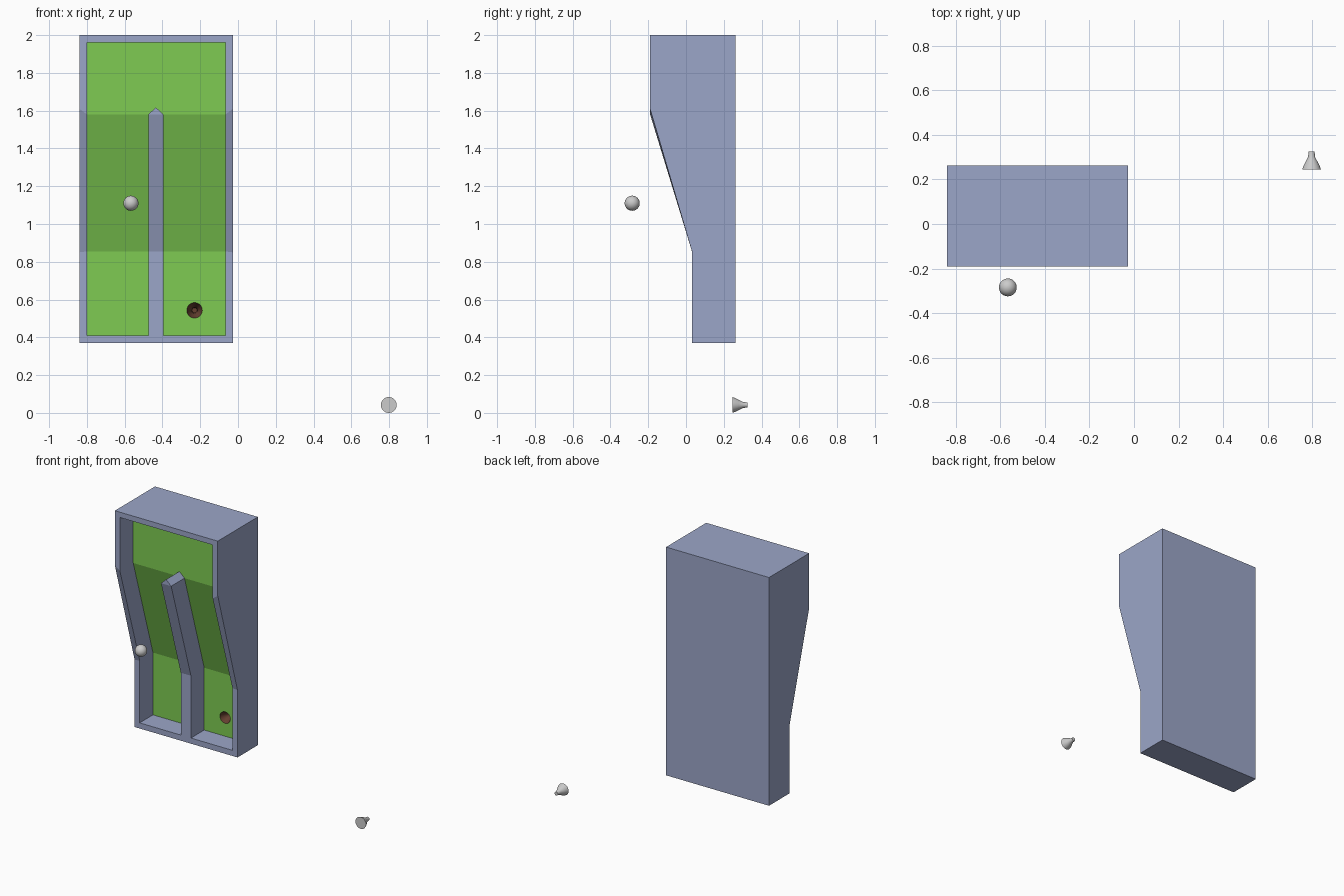
import bpy, bmesh
from math import cos, sin, pi, radians

if "Cube" in bpy.data.objects:
    bpy.data.objects.remove(bpy.data.objects["Cube"])

BACK, TOP_Y, LOW_Y, DEPTH = 0.263, -0.19, 0.033, 0.15
OX = (-0.84, -0.027)          # outer sides
IX = (-0.80, -0.067)          # inner sides
DX = (-0.475, -0.395)         # divider sides
OZ = (0.37, 0.85, 1.61, 2.0)  # outer bend heights
IZ = (0.41, 0.855, 1.58, 1.962)  # inner bend heights
YS = (LOW_Y, LOW_Y, TOP_Y, TOP_Y)
HOLE = (-0.23, 0.543)
CUP = [(0, 0.041), (0.015, 0.036), (0.035, 0.026), (0.055, 0.016), (0.08, 0.013)]


def material(name, rgb):
    m = bpy.data.materials.new(name)
    m.diffuse_color = (*rgb, 1)
    m.use_nodes = True
    m.node_tree.nodes["Principled BSDF"].inputs["Base Color"].default_value = m.diffuse_color
    return m


def finish(name, bm, mat=None, smooth=False, recalc=True):
    if recalc:
        bmesh.ops.recalc_face_normals(bm, faces=bm.faces)
    me = bpy.data.meshes.new(name)
    bm.to_mesh(me)
    bm.free()
    ob = bpy.data.objects.new(name, me)
    bpy.context.collection.objects.link(ob)
    if mat:
        me.materials.append(mat)
    if smooth:
        bpy.context.view_layer.objects.active = ob
        ob.select_set(True)
        bpy.ops.object.shade_smooth_by_angle(angle=radians(40))
        ob.select_set(False)
    return ob


def column(bm, x, zs, dy=0.0):
    return [bm.verts.new((x, y + dy, z)) for y, z in zip(YS, zs)]


def inner_outline(bm, dy=0.0):
    # left wall, right wall, divider left, divider right, divider tip
    l, r = (column(bm, x, IZ, dy) for x in IX)
    dl, dr = (column(bm, x, IZ[:3], dy) for x in DX)
    tip = bm.verts.new((sum(DX) / 2, TOP_Y + dy, 1.617))
    return l, r, dl, dr, tip


def facing_front(bm):
    for f in bm.faces:
        f.normal_update()
        if f.normal.y > 0:
            f.normal_flip()


def turned(name, centre, profile, caps, mat=None, inward=False, n=32):
    # round shape revolved about the y axis
    bm = bmesh.new()
    cx, cy, cz = centre
    rings = [[bm.verts.new((cx + r * cos(2 * pi * i / n), cy + y, cz + r * sin(2 * pi * i / n)))
              for i in range(n)] for y, r in profile]
    for a, b in zip(rings, rings[1:]):
        for i in range(n):
            bm.faces.new((a[i], a[(i + 1) % n], b[(i + 1) % n], b[i]))
    for c in caps:
        bm.faces.new(rings[c])
    bmesh.ops.recalc_face_normals(bm, faces=bm.faces)
    if inward:
        # point the cup's surface towards its axis
        for f in bm.faces:
            c = f.calc_center_median()
            to_axis = (cx - c.x) * f.normal.x + (cz - c.z) * f.normal.z
            if (len(f.verts) == 4 and to_axis < 0) or (len(f.verts) > 4 and f.normal.y > 0):
                f.normal_flip()
    return finish(name, bm, mat, smooth=True, recalc=False)


blue = material("blue_frame", (0.33, 0.38, 0.58))
green = material("green_turf", (0.21, 0.60, 0.085))
brown = material("brown_soil", (0.13, 0.05, 0.03))

# course frame with rim, divider and outer box
bm = bmesh.new()
ol, orr = (column(bm, x, OZ) for x in OX)
l, r, dl, dr, tip = inner_outline(bm)
bl, br = ([bm.verts.new((x, BACK, z)) for z in (OZ[0], OZ[3])] for x in OX)
for i in range(3):
    bm.faces.new((ol[i], l[i], l[i + 1], ol[i + 1]))
    bm.faces.new((r[i], orr[i], orr[i + 1], r[i + 1]))
for i in range(2):
    bm.faces.new((dl[i], dr[i], dr[i + 1], dl[i + 1]))
bm.faces.new((dl[2], dr[2], tip))
bm.faces.new((l[3], r[3], orr[3], ol[3]))
bm.faces.new((ol[0], orr[0], r[0], dr[0], dl[0], l[0]))
bm.faces.new((*ol, bl[1], bl[0]))
bm.faces.new((*orr, br[1], br[0]))
bm.faces.new((ol[3], orr[3], br[1], bl[1]))
bm.faces.new((ol[0], orr[0], br[0], bl[0]))
bm.faces.new((bl[0], br[0], br[1], bl[1]))
loop = l + r[::-1] + dr + [tip] + dl[::-1]
deep = [bm.verts.new((v.co.x, v.co.y + DEPTH, v.co.z)) for v in loop]
for i in range(len(loop)):
    j = (i + 1) % len(loop)
    bm.faces.new((loop[i], loop[j], deep[j], deep[i]))
finish("course_frame", bm, blue)

# turf floor with a round opening in the lower right lane
bm = bmesh.new()
l, r, dl, dr, tip = inner_outline(bm, DEPTH)
bm.faces.new((l[0], dl[0], dl[1], l[1]))
bm.faces.new((l[1], dl[1], dl[2], l[2]))
bm.faces.new((dr[1], r[1], r[2], dr[2]))
bm.faces.new((l[2], dl[2], tip, dr[2], r[2], r[3], l[3]))
ring = [bm.verts.new((HOLE[0] + CUP[0][1] * cos(2 * pi * i / 32), LOW_Y + DEPTH,
                      HOLE[1] + CUP[0][1] * sin(2 * pi * i / 32))) for i in range(32)]
edges = []
for outline in ([dr[0], r[0], r[1], dr[1]], ring):
    for a, b in zip(outline, outline[1:] + outline[:1]):
        edges.append(bm.edges.get((a, b)) or bm.edges.new((a, b)))
bmesh.ops.triangle_fill(bm, edges=edges, use_beauty=True, normal=(0, -1, 0))
facing_front(bm)
finish("turf", bm, green)

# hole cup sunk in the turf
turned("hole_cup", (HOLE[0], LOW_Y + DEPTH, HOLE[1]), [(y * 0.95, q) for y, q in CUP],
       [-1], brown, inward=True)

# loose tee lying beside the course
turned("tee", (0.798, 0.245, 0.042), [(y, q * 1.02) for y, q in CUP], [0, -1])

# ball
bm = bmesh.new()
bmesh.ops.create_uvsphere(bm, u_segments=32, v_segments=16, radius=0.04)
ball = finish("ball", bm, smooth=True)
ball.location = (-0.567, -0.285, 1.11)
